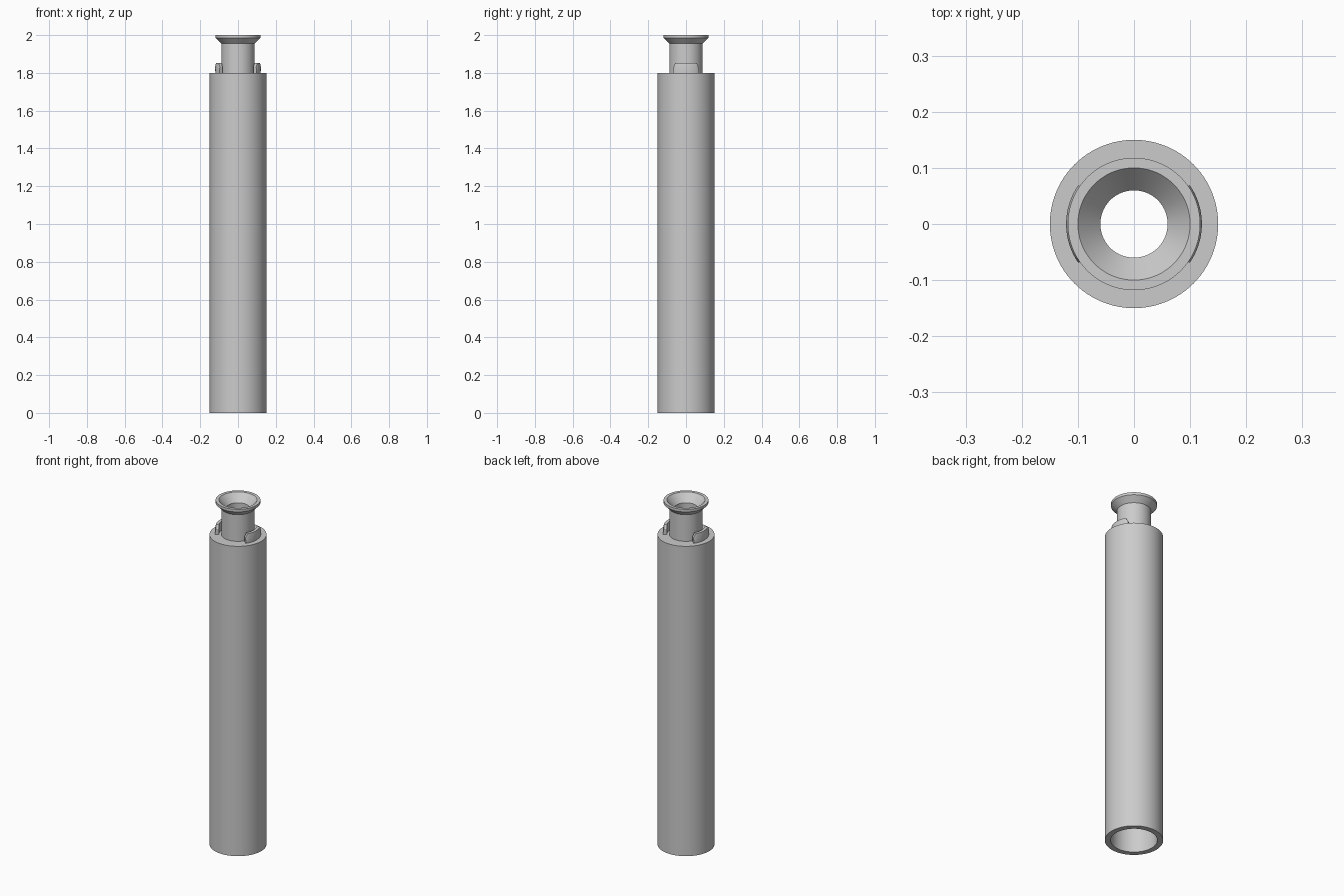
import bpy
import bmesh
from math import sin, cos, pi, radians

cube = bpy.data.objects.get("Cube")
if cube:
    bpy.data.objects.remove(cube, do_unlink=True)

GREY = (0.6, 0.6, 0.6, 1)
mat = bpy.data.materials.new("light grey plastic")
mat.use_nodes = True
mat.diffuse_color = GREY
mat.node_tree.nodes["Principled BSDF"].inputs["Base Color"].default_value = GREY


def sweep(name, sections, closed):
    """Join rings of (angle, [(radius, z), ...]) into a solid about the z axis."""
    bm = bmesh.new()
    rings = [[bm.verts.new((r * cos(a), r * sin(a), z)) for r, z in profile]
             for a, profile in sections]
    pairs = list(zip(rings, rings[1:]))
    if closed:
        pairs.append((rings[-1], rings[0]))
    else:
        bm.faces.new(rings[0])
        bm.faces.new(rings[-1])
    n = len(rings[0])
    for p, q in pairs:
        for i in range(n):
            j = (i + 1) % n
            bm.faces.new((p[i], q[i], q[j], p[j]))
    bmesh.ops.recalc_face_normals(bm, faces=bm.faces)
    mesh = bpy.data.meshes.new(name)
    bm.to_mesh(mesh)
    bm.free()
    obj = bpy.data.objects.new(name, mesh)
    bpy.context.collection.objects.link(obj)
    mesh.materials.append(mat)
    bpy.ops.object.select_all(action='DESELECT')
    obj.select_set(True)
    bpy.context.view_layer.objects.active = obj
    bpy.ops.object.shade_smooth_by_angle(angle=radians(25))
    return obj


# Hollow barrel, narrow neck and flared mouth as one turned shell
shell = [(0.12, 0), (0.15, 0), (0.15, 1.8), (0.088, 1.8), (0.088, 1.955),
         (0.118, 1.985), (0.118, 2), (0.1, 2), (0.06, 1.955),
         (0.06, 1.77), (0.12, 1.77)]
SIDES = 96
sweep("tube_body", [(2 * pi * i / SIDES, shell) for i in range(SIDES)], True)

# Curved locking tabs on both sides of the neck, with sloped ends
STEPS = 24
HALF = radians(35)
for name, centre in (("left_tab", 0), ("right_tab", pi)):
    sections = []
    for i in range(STEPS + 1):
        t = 2 * i / STEPS - 1
        top = 1.852 - 0.022 * max(0, (abs(t) - 0.83) / 0.17)
        profile = [(0.1, 1.795), (0.12, 1.795), (0.121, top - 0.022),
                   (0.117, top), (0.1, top)]
        sections.append((centre + HALF * t, profile))
    sweep(name, sections, False)
